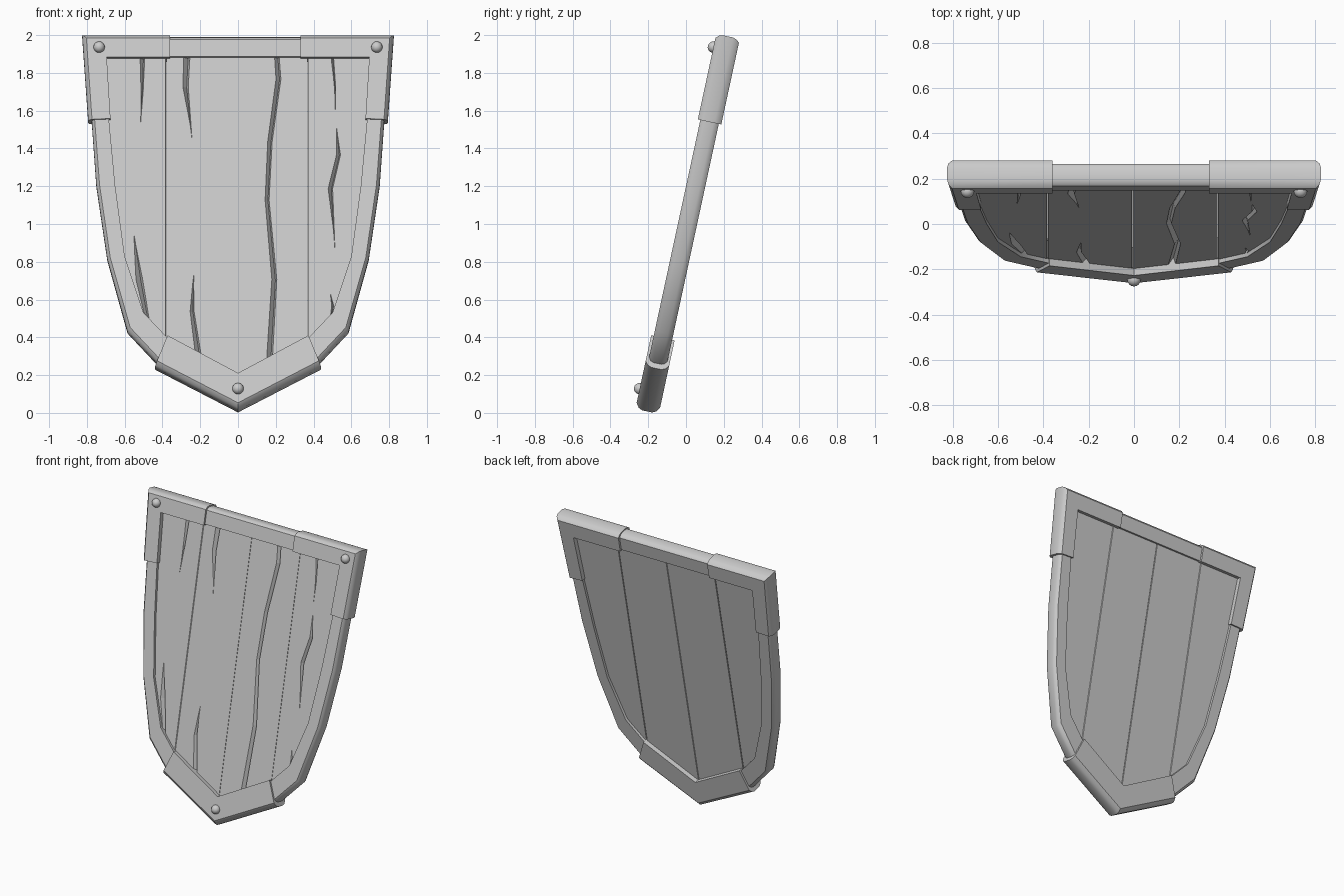
import bpy, bmesh, math
from mathutils import Matrix

if "Cube" in bpy.data.objects:
    bpy.data.objects.remove(bpy.data.objects["Cube"])

TILT = math.atan(0.216)
COS = math.cos(TILT)
# shield plane (x, depth, height) -> leaning world position
LEAN = Matrix.Translation((0, .008, 1)) @ Matrix.Rotation(-TILT, 4, 'X')


def up(z):
    return (z - 1) / COS


def finish(bm, name, smooth=None):
    bmesh.ops.recalc_face_normals(bm, faces=bm.faces)
    bm.transform(LEAN)
    me = bpy.data.meshes.new(name)
    bm.to_mesh(me)
    bm.free()
    ob = bpy.data.objects.new(name, me)
    bpy.context.collection.objects.link(ob)
    bpy.context.view_layer.objects.active = ob
    if smooth:
        bpy.ops.object.select_all(action='DESELECT')
        ob.select_set(True)
        bpy.ops.object.shade_smooth_by_angle(angle=math.radians(smooth))
    return ob


def loft(bm, rings, closed=False):
    n = len(rings[0])
    vs = [[bm.verts.new(p) for p in r] for r in rings]
    pairs = list(zip(vs, vs[1:]))
    if closed:
        pairs.append((vs[-1], vs[0]))
    else:
        bm.faces.new(vs[0])
        bm.faces.new(vs[-1][::-1])
    for a, b in pairs:
        for i in range(n):
            j = (i + 1) % n
            bm.faces.new((a[i], a[j], b[j], b[i]))


# rim cross-section: (0 = outer edge .. 1 = inner edge, depth factor)
HALF = [(1, -1), (.17, -1), (.05, -.75), (0, -.42)]
PROFILE = HALF + [(t, -d) for t, d in reversed(HALF)]


def band(name, stations, half, closed=False):
    bm = bmesh.new()
    rings = [[(ox + (ix - ox) * t, d * half, up(oz + (iz - oz) * t))
              for t, d in PROFILE] for ox, oz, ix, iz in stations]
    loft(bm, rings, closed)
    return finish(bm, name, 32)


def flip(st):
    return [(-a, b, -c, d) for a, b, c, d in reversed(st)]


# rim all round: outer x, z and inner x, z
side = [(.808, 1.985, .7, 1.875), (.775, 1.55, .683, 1.54),
        (.75, 1.2, .65, 1.19), (.692, .81, .6, .82),
        (.585, .425, .5, .52)]
side.append((.435, .265, .378, .392))
tip = [(0, .03, 0, .195)]
rim = side + tip + flip(side)
band("rim", rim, .05, True)

# corner and tip caps
corner = [(.825, 1.993, .695, 1.87), (.793, 1.54, .675, 1.545)]
band("right_corner_cap", [(.33, 1.993, .33, 1.87)] + corner, .0635)
band("left_corner_cap", flip([(.36, 1.993, .36, 1.87)] + corner), .0635)
foot = [(.44, .235, .373, .397)]
band("tip_cap", foot + [(0, .008, 0, .198)] + flip(foot), .0635)

# planks: one outline cut into four strips
T = .032
bm = bmesh.new()
outline = [((a + c) / 2, (b + d) / 2) for a, b, c, d in rim]
seams = [-1, -.38, -.008, .37, 1]
for lo, hi in zip(seams, seams[1:]):
    part = bmesh.new()
    part.faces.new([part.verts.new((x, -T, up(z))) for x, z in outline])
    for x, s in ((lo + .001, -1), (hi - .001, 1)):
        bmesh.ops.bisect_plane(part, geom=part.verts[:] + part.edges[:] + part.faces[:],
                               plane_co=(x, 0, 0), plane_no=(s, 0, 0), clear_outer=True)
    ring = [v.co.copy() for v in part.faces[:][0].verts]
    part.free()
    back = [(p.x, T, p.z) for p in ring]
    start = len(bm.edges)
    loft(bm, [ring, back])
    bm.edges.ensure_lookup_table()
    new = [e for e in bm.edges[start:]
           if abs(e.verts[0].co.y - e.verts[1].co.y) < 1e-6
           and abs(e.verts[0].co.x - e.verts[1].co.x) < 1e-5]
    bmesh.ops.bevel(bm, geom=new, offset=.004, segments=1, affect='EDGES')
planks = finish(bm, "planks")

# splits in the wood: x, z, width along each crack
cracks = [
    [(-.508, 1.93, .028), (-.51, 1.7, .015), (-.517, 1.52, .003)],
    [(-.272, 1.93, .034), (-.28, 1.72, .028), (-.245, 1.45, .003)],
    [(.2, 1.93, .024), (.212, 1.76, .026), (.167, 1.43, .024), (.152, 1.12, .022),
     (.19, .7, .026), (.16, .2, .03)],
    [(.492, 1.93, .018), (.512, 1.72, .01), (.515, 1.58, .003)],
    [(.522, 1.5, .003), (.53, 1.36, .022), (.487, 1.18, .024), (.512, .87, .003)],
    [(-.55, .93, .003), (-.525, .7, .034), (-.475, .45, .02)],
    [(-.235, .72, .003), (-.245, .53, .022), (-.205, .25, .03)],
    [(.49, .62, .003), (.5, .56, .014), (.49, .5, .01)],
]
bm = bmesh.new()
for c in cracks:
    loft(bm, [[(x - w * .7, -T - .01, up(z)), (x + w * .7, -T - .01, up(z)),
               (x + w * .3, -T + min(.03, w), up(z))] for x, z, w in c])
cutter = finish(bm, "crack_cutter")
cutter.hide_render = True
mod = planks.modifiers.new("cracks", 'BOOLEAN')
mod.operation = 'DIFFERENCE'
mod.solver = 'EXACT'
mod.object = cutter
bpy.context.view_layer.objects.active = planks
bpy.ops.object.modifier_apply(modifier=mod.name)
bpy.data.objects.remove(cutter)

# rivets
for name, x, z in (("left_rivet", -.735, 1.923), ("right_rivet", .735, 1.923),
                   ("tip_rivet", 0, .115)):
    bm = bmesh.new()
    bmesh.ops.create_uvsphere(bm, u_segments=16, v_segments=10, radius=.03,
                              matrix=Matrix.Translation((x, -.064, up(z))))
    finish(bm, name, 60)
